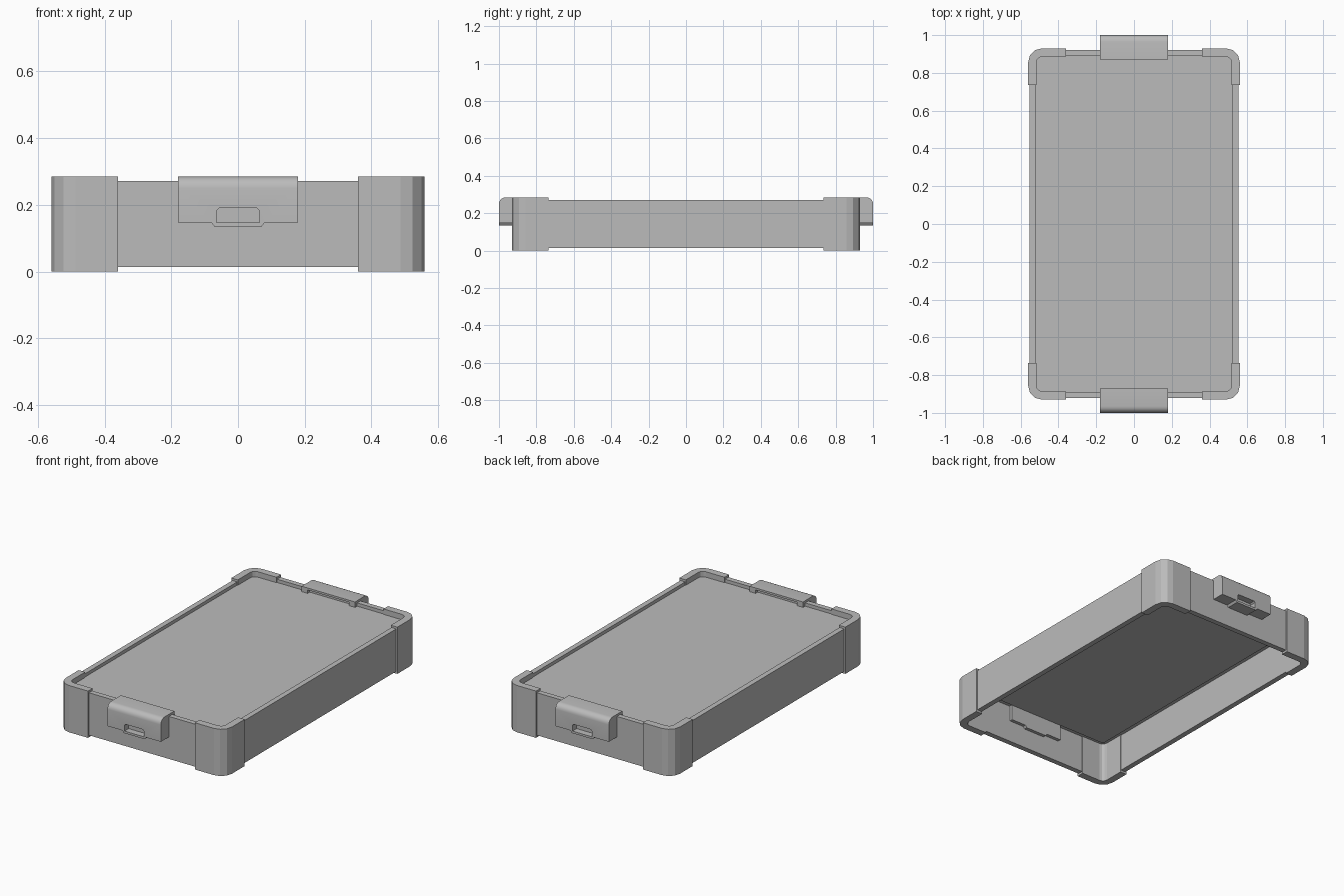
import bpy, bmesh, math
from mathutils import Vector

if "Cube" in bpy.data.objects:
    bpy.data.objects.remove(bpy.data.objects["Cube"])

grey = bpy.data.materials.new("plain grey")
grey.use_nodes = True
COLOR = (0.5, 0.5, 0.5, 1)
grey.diffuse_color = COLOR
grey.node_tree.nodes["Principled BSDF"].inputs["Base Color"].default_value = COLOR


def finish(bm, name):
    bmesh.ops.recalc_face_normals(bm, faces=bm.faces)
    mesh = bpy.data.meshes.new(name)
    bm.to_mesh(mesh)
    bm.free()
    mesh.materials.append(grey)
    obj = bpy.data.objects.new(name, mesh)
    bpy.context.collection.objects.link(obj)
    return obj


def prism(name, points, direction):
    """Extrude a flat outline along a direction."""
    bm = bmesh.new()
    face = bm.faces.new([bm.verts.new(p) for p in points])
    new = bmesh.ops.extrude_face_region(bm, geom=[face])["geom"]
    verts = [v for v in new if isinstance(v, bmesh.types.BMVert)]
    bmesh.ops.translate(bm, vec=Vector(direction), verts=verts)
    return finish(bm, name)


def box(name, x, y0, y1, z0, z1):
    pts = [(-x, y0, z0), (x, y0, z0), (x, y1, z0), (-x, y1, z0)]
    return prism(name, pts, (0, 0, z1 - z0))


def arc(hx, hy, r, steps=3):
    """Rounded corner from the end wall to the side wall."""
    angles = [math.pi / 2 * (1 - i / steps) for i in range(steps + 1)]
    return [(hx - r + r * math.cos(a), hy - r + r * math.sin(a)) for a in angles]


def mirror(obj, x, y):
    mod = obj.modifiers.new("mirror", "MIRROR")
    mod.use_axis = (x, y, False)


def wall_strip(name, outer, inner, start_x, end_y, z0, z1):
    """L-shaped strip of wall round one corner, mirrored to all four."""
    out_path = [(start_x, outer[1])] + arc(*outer) + [(outer[0], end_y)]
    in_path = [(start_x, inner[1])] + arc(*inner) + [(inner[0], end_y)]
    bm = bmesh.new()
    rows = [[bm.verts.new((x, y, z)) for x, y in path]
            for path, z in ((out_path, z0), (out_path, z1), (in_path, z1), (in_path, z0))]
    for a, b in zip(rows, rows[1:] + rows[:1]):
        for i in range(len(a) - 1):
            bm.faces.new((a[i], a[i + 1], b[i + 1], b[i]))
    if start_x > 0:
        for i in (0, -1):
            bm.faces.new([row[i] for row in rows])
    mirror(finish(bm, name), True, True)


# Walls and the slightly thicker, taller corner guards
wall_strip("frame_wall", (0.552, 0.922, 0.065), (0.52, 0.89, 0.03), 0, 0, 0.013, 0.272)
wall_strip("corner_guards", (0.56, 0.93, 0.072), (0.516, 0.886, 0.03), 0.36, 0.735, 0, 0.285)

# Recessed top panel with a shallow step underneath
box("top_panel", 0.525, -0.895, 0.895, 0.243, 0.252)
box("panel_underside_step", 0.495, -0.865, 0.865, 0.238, 0.244)

# End clips: block with a lower tab, rounded front edge and a latch slot
TOP, BOTTOM, TAB = 0.285, 0.147, 0.134
half = [(0.18, TOP), (0.18, BOTTOM), (0.08, BOTTOM), (0.07, TAB)]
outline = half + [(-x, z) for x, z in reversed(half)]
clip = prism("end_clips", [(x, -1, z) for x, z in outline], (0, 0.13, 0))

bm = bmesh.new()
bm.from_mesh(clip.data)
front_top = [e for e in bm.edges
             if all(v.co.z > 0.28 and v.co.y < -0.99 for v in e.verts)]
bmesh.ops.bevel(bm, geom=front_top, offset=0.035, segments=5, profile=0.5, affect="EDGES")
bm.to_mesh(clip.data)
bm.free()

slot_half = [(0.065, BOTTOM), (0.065, 0.182), (0.057, 0.19)]
slot = slot_half + [(-x, z) for x, z in reversed(slot_half)]
cutters = [
    prism("latch_slot_cutter", [(x, -1.02, z) for x, z in slot], (0, 0.06, 0)),
    box("inner_gap_cutter", 0.14, -0.91, -0.85, 0.252, 0.273),
]
for cutter in cutters:
    cutter.hide_render = True
    cutter.hide_viewport = True
    cutter.display_type = "WIRE"
    mod = clip.modifiers.new("cut", "BOOLEAN")
    mod.operation = "DIFFERENCE"
    mod.solver = "EXACT"
    mod.object = cutter
mirror(clip, False, True)

# Smooth the rounded clip edges, keep everything else crisp
bpy.ops.object.select_all(action="DESELECT")
clip.select_set(True)
bpy.context.view_layer.objects.active = clip
bpy.ops.object.shade_smooth_by_angle(angle=math.radians(25))
